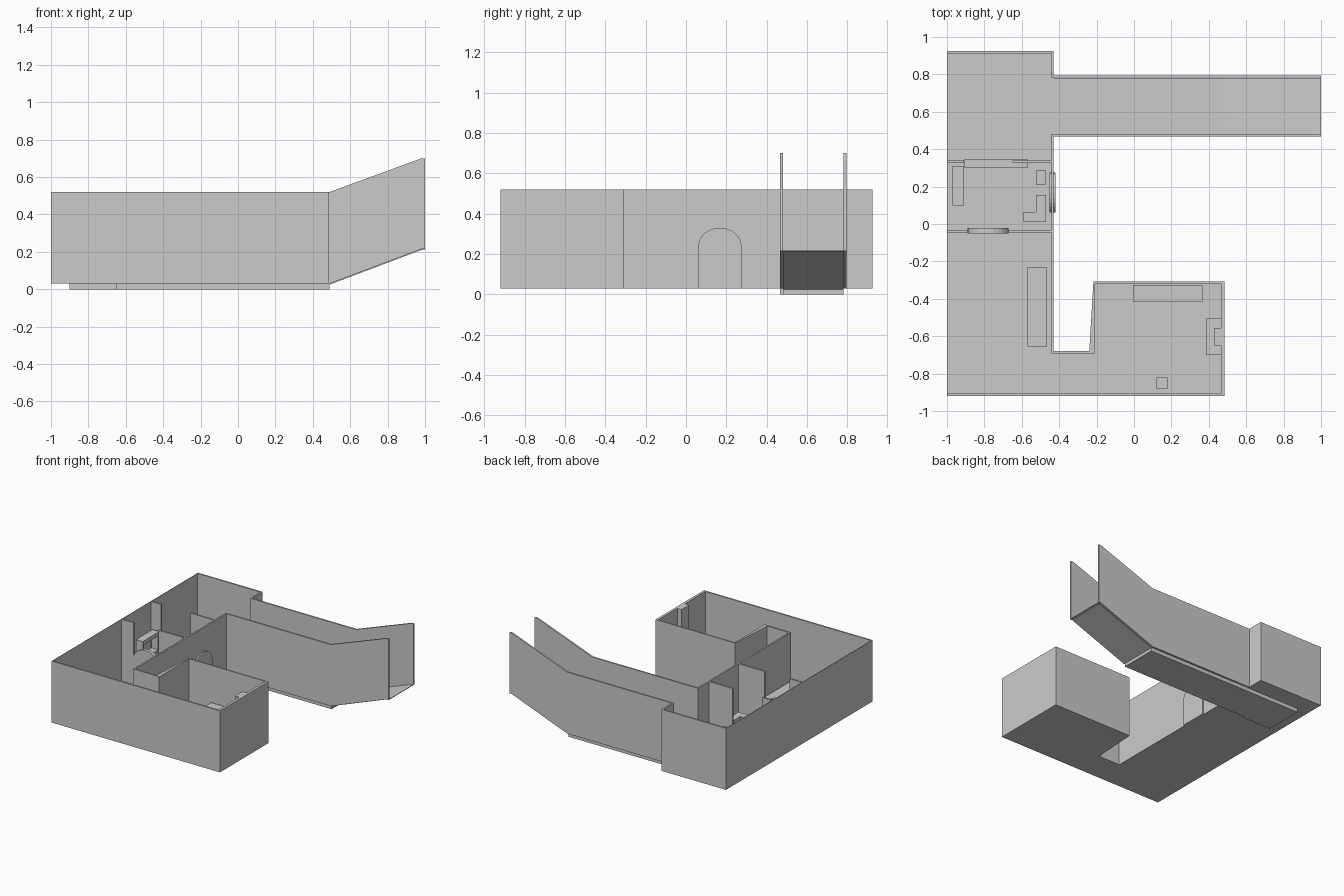
import bpy, bmesh, math
from mathutils import Vector

if "Cube" in bpy.data.objects:
    bpy.data.objects.remove(bpy.data.objects["Cube"])

FLOOR, TOP, T = 0.03, 0.52, 0.013


def prism(name, pts, offset):
    """Extrude a closed outline of 3D points along an offset vector."""
    bm = bmesh.new()
    face = bm.faces.new([bm.verts.new(p) for p in pts])
    if any(offset):
        ext = bmesh.ops.extrude_face_region(bm, geom=[face], use_keep_orig=True)
        moved = [g for g in ext["geom"] if isinstance(g, bmesh.types.BMVert)]
        bmesh.ops.translate(bm, verts=moved, vec=Vector(offset))
        bmesh.ops.recalc_face_normals(bm, faces=bm.faces)
    elif face.normal.z < 0:
        face.normal_flip()
    me = bpy.data.meshes.new(name)
    bm.to_mesh(me)
    bm.free()
    ob = bpy.data.objects.new(name, me)
    bpy.context.collection.objects.link(ob)
    return ob


def plan(name, pts, z0, z1):
    return prism(name, [(x, y, z0) for x, y in pts], (0, 0, z1 - z0))


def box(name, x0, x1, y0, y1, z0=FLOOR, z1=TOP):
    return plan(name, [(x0, y0), (x1, y0), (x1, y1), (x0, y1)], z0, z1)


def arch(half, spring, rise, n=12):
    """Door outline: straight sides and a rounded head."""
    pts = [(-half, FLOOR), (half, FLOOR)]
    for i in range(n + 1):
        a = math.pi * i / n
        pts.append((half * math.cos(a), spring + rise * math.sin(a)))
    return pts


# floors
plan("main_floor", [(-1, -0.92), (0.485, -0.92), (0.485, -0.31), (-0.21, -0.31),
                    (-0.235, -0.685), (-0.43, -0.685), (-0.43, 0.925), (-1, 0.925)],
     FLOOR, FLOOR)
plan("corridor_floor_slab", [(-0.9, 0.465), (-0.65, 0.465), (-0.65, 0.48),
                             (0.49, 0.48), (0.49, 0.78), (-0.9, 0.78)], 0, FLOOR)
prism("ramp_floor", [(0.49, 0.48, FLOOR), (0.98, 0.48, 0.215), (1, 0.48, 0.218),
                     (1, 0.48, 0.213), (0.98, 0.48, 0.21), (0.49, 0.48, 0.025)],
      (0, 0.3, 0))

# corridor walls rising along the ramp
side = [(-0.43, FLOOR), (0.49, FLOOR), (0.98, 0.215), (1, 0.215),
        (1, 0.70), (0.98, 0.70), (0.49, TOP), (-0.43, TOP)]
for label, y in (("front", 0.467), ("back", 0.782)):
    prism("corridor_wall_" + label, [(x, y, z) for x, z in side], (0, T, 0))

# outer walls
box("left_wall", -1, -0.996, -0.92, 0.925)
box("back_wall", -1, -0.43, 0.925 - T, 0.925)
box("front_wall", -1, 0.485, -0.92, -0.92 + T)
box("inner_wall_long", -0.442, -0.43, -0.69, 0.48)
box("inner_wall_stub", -0.442, -0.43, 0.782, 0.925)
box("passage_wall", -0.44, -0.235, -0.693, -0.68)
plan("tapered_wall", [(-0.24, -0.693), (-0.21, -0.693), (-0.208, -0.308),
                      (-0.217, -0.308)], FLOOR, TOP)
box("side_room_back_wall", -0.215, 0.485, -0.318, -0.308)
box("side_room_right_wall", 0.465, 0.485, -0.92, -0.308)

# partitions with full height door gaps
for label, y, gap0, gap1 in (("front", -0.045, -0.89, -0.67), ("back", 0.327, -0.91, -0.65)):
    box("partition_" + label + "_left", -1, gap0, y, y + T)
    box("partition_" + label + "_right", gap1, -0.435, y, y + T)

# arched doors
prism("partition_door", [(-0.78 + u, -0.05, z) for u, z in arch(0.11, 0.24, 0.09)],
      (0, 0.028, 0))
prism("outer_door", [(-0.451, 0.168 + u, z) for u, z in arch(0.107, 0.24, 0.09)],
      (0.032, 0, 0))

# middle room furniture
box("counter", -0.905, -0.57, 0.3, 0.347, FLOOR, 0.2)
box("shelf_top", -0.97, -0.91, 0.1, 0.31, 0.28, 0.31)
box("shelf_middle", -0.97, -0.91, 0.1, 0.31, 0.15, 0.17)
for y in (0.1, 0.295):
    box("shelf_side", -0.97, -0.91, y, y + 0.015, FLOOR, 0.28)
box("stool", -0.525, -0.47, 0.21, 0.285, FLOOR, 0.16)
plan("corner_bench", [(-0.59, 0.01), (-0.47, 0.01), (-0.47, 0.155), (-0.525, 0.155),
                      (-0.525, 0.065), (-0.59, 0.065)], FLOOR, 0.16)

# large room table
box("long_table", -0.57, -0.465, -0.655, -0.23, FLOOR, 0.15)

# side room furniture and hearth with chimney
box("sideboard", -0.005, 0.365, -0.415, -0.33, FLOOR, 0.23)
box("small_stool", 0.12, 0.18, -0.88, -0.82, FLOOR, 0.13)
box("hearth", 0.385, 0.466, -0.70, -0.505, FLOOR, 0.28)
box("chimney", 0.427, 0.466, -0.65, -0.555, 0.28, TOP)
